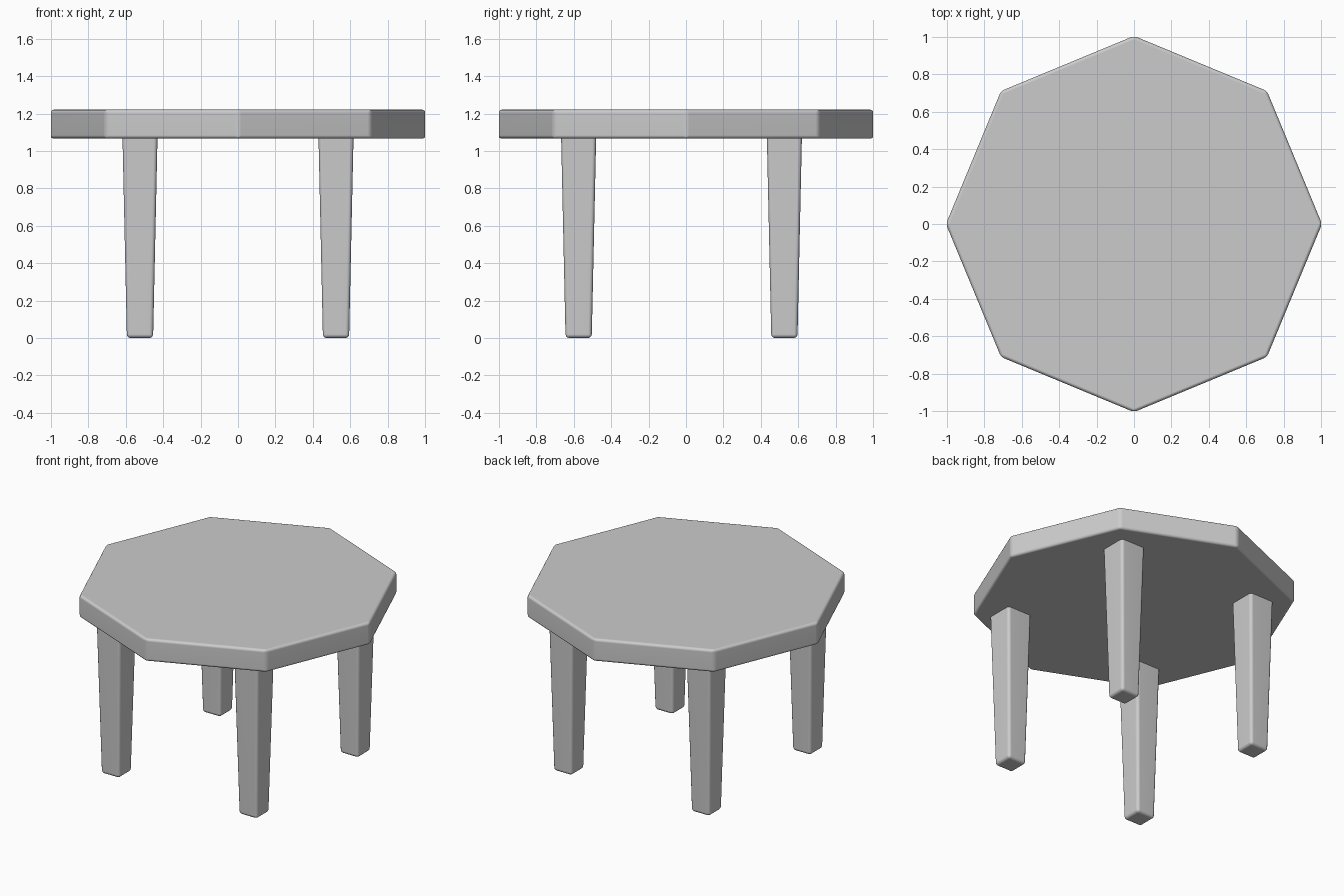
import bpy, bmesh, math

if "Cube" in bpy.data.objects:
    bpy.data.objects.remove(bpy.data.objects["Cube"])


def make_prism(name, sides, r_bottom, r_top, z0, z1, turn, bevel, loc=(0, 0)):
    """Tapered prism standing on z0 with softly rounded edges."""
    bm = bmesh.new()
    rings = []
    for r, z in ((r_bottom, z0), (r_top, z1)):
        ring = []
        for i in range(sides):
            a = turn + 2 * math.pi * i / sides
            ring.append(bm.verts.new((r * math.cos(a), r * math.sin(a), z)))
        rings.append(ring)
    low, high = rings
    bm.faces.new(low[::-1])
    bm.faces.new(high)
    for i in range(sides):
        j = (i + 1) % sides
        bm.faces.new((low[i], low[j], high[j], high[i]))
    mesh = bpy.data.meshes.new(name)
    bm.to_mesh(mesh)
    bm.free()
    obj = bpy.data.objects.new(name, mesh)
    obj.location = (loc[0], loc[1], 0)
    bpy.context.collection.objects.link(obj)
    mesh.shade_smooth()
    # Rounded edges, with weighted normals keeping the big faces flat
    mod = obj.modifiers.new("Rounded edges", 'BEVEL')
    mod.width = bevel
    mod.segments = 3
    mod.limit_method = 'ANGLE'
    mod.angle_limit = math.radians(30)
    obj.modifiers.new("Flat faces", 'WEIGHTED_NORMAL')
    return obj


# Octagonal table top, corners on the axes
make_prism("table_top", 8, 1.0055, 1.0055, 1.066, 1.221, 0, 0.018)

# Four square legs, tapering towards the floor
diag = math.sqrt(2)
for side, x in (("left", -0.524), ("right", 0.524)):
    for end, y in (("front", -0.574), ("back", 0.526)):
        make_prism(f"{end}_{side}_leg", 4, 0.070 * diag, 0.094 * diag,
                   0.0, 1.09, math.pi / 4, 0.02, (x, y))
